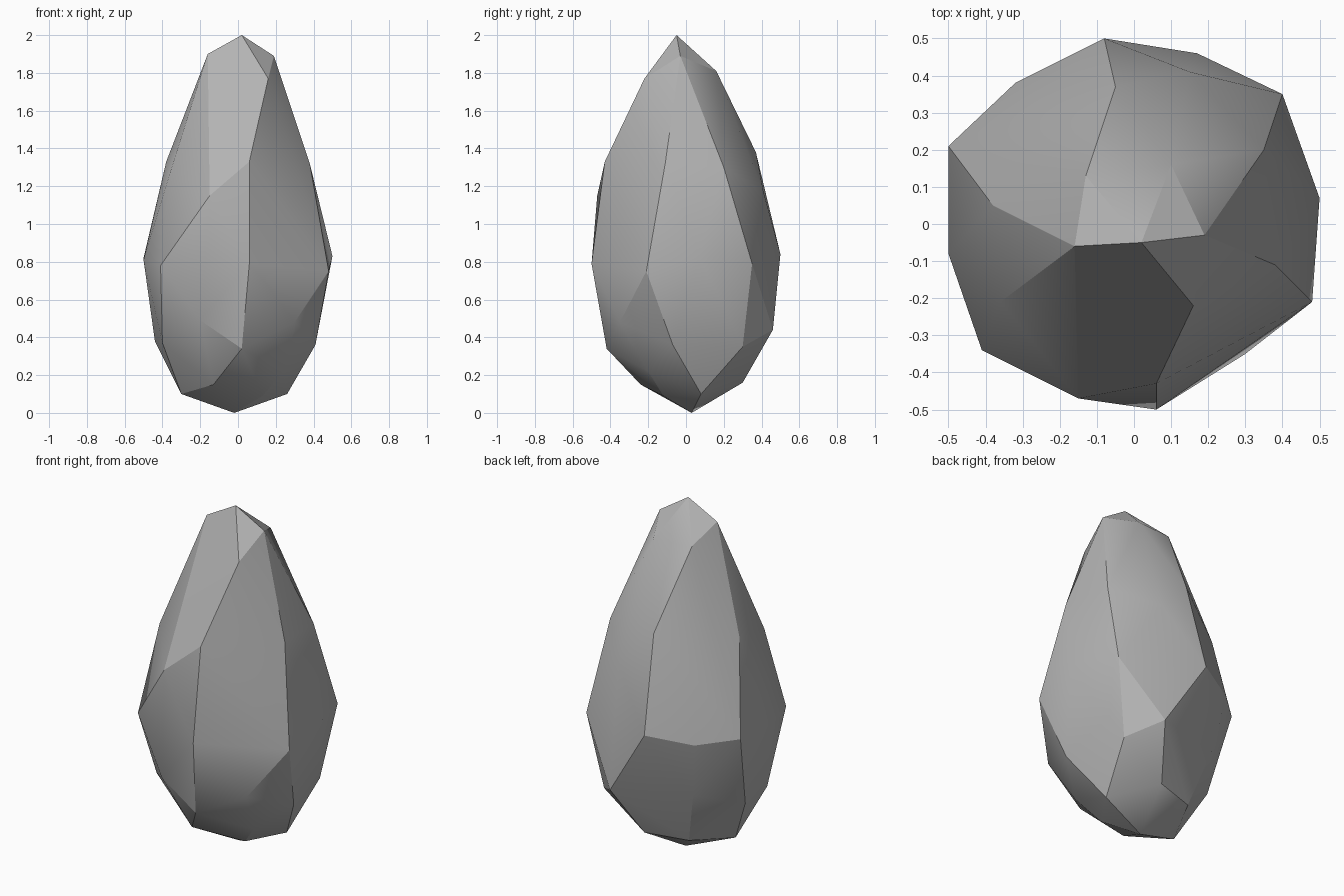
import bpy
import bmesh
import math

default_cube = bpy.data.objects.get("Cube")
if default_cube:
    bpy.data.objects.remove(default_cube, do_unlink=True)


def make_material(name, linear_colour):
    material = bpy.data.materials.new(name)
    material.use_nodes = True
    material.diffuse_color = linear_colour
    shader = material.node_tree.nodes["Principled BSDF"]
    shader.inputs["Base Color"].default_value = linear_colour
    shader.inputs["Roughness"].default_value = 0.9
    return material


# Cross-sections of the boulder in hundredths of a unit, each listed
# counter-clockwise from +x, from the peak down to the foot
peak = [(2, -5, 200)]
crown = [(19, -3, 189), (10, 16, 181), (-13, 13, 182), (-16, -6, 190), (16, -22, 177)]
shoulder = [(38, -11, 132), (35, 20, 130), (15, 41, 117), (-5, 37, 138), (-28, 31, 115),
            (-38, 5, 133), (-36, -21, 127), (-15, -47, 115), (6, -43, 133)]
belly = [(50, 7, 83), (40, 35, 79), (-8, 50, 84), (-32, 38, 80), (-50, 21, 82),
         (-50, -8, 81), (-41, -34, 78), (6, -50, 79), (48, -21, 75)]
haunch = [(41, -7, 36), (32, 30, 35), (17, 46, 44), (-27, 32, 47),
          (-44, 8, 38), (-40, -18, 37), (-20, -42, 49), (2, -42, 34), (30, -35, 48)]
base = [(26, 8, 10), (6, 30, 16), (-18, 23, 15), (-30, -3, 10), (-13, -24, 15),
        (13, -12, 9), (24, -20, 22)]
foot = [(-2, 3, 0)]


def wrap_sections(name, sections):
    """Stretch a faceted convex skin over a stack of cross-sections."""
    bm = bmesh.new()
    for section in sections:
        for point in section:
            bm.verts.new([value / 100 for value in point])
    bmesh.ops.convex_hull(bm, input=bm.verts)
    loose = [vert for vert in bm.verts if not vert.link_faces]
    bmesh.ops.delete(bm, geom=loose, context="VERTS")
    bmesh.ops.recalc_face_normals(bm, faces=bm.faces)
    mesh = bpy.data.meshes.new(name)
    bm.to_mesh(mesh)
    bm.free()
    skin = bpy.data.objects.new(name, mesh)
    bpy.context.collection.objects.link(skin)
    return skin


# Boulder: one tapering stone, narrow at the peak and full at the belly
boulder = wrap_sections("boulder", [peak, crown, shoulder, belly, haunch, base, foot])
boulder.data.materials.append(make_material("stone_grey", (0.45, 0.45, 0.45, 1)))

# Soft facets with crisp ridges
bpy.ops.object.select_all(action="DESELECT")
boulder.select_set(True)
bpy.context.view_layer.objects.active = boulder
bpy.ops.object.shade_smooth_by_angle(angle=math.radians(25))
